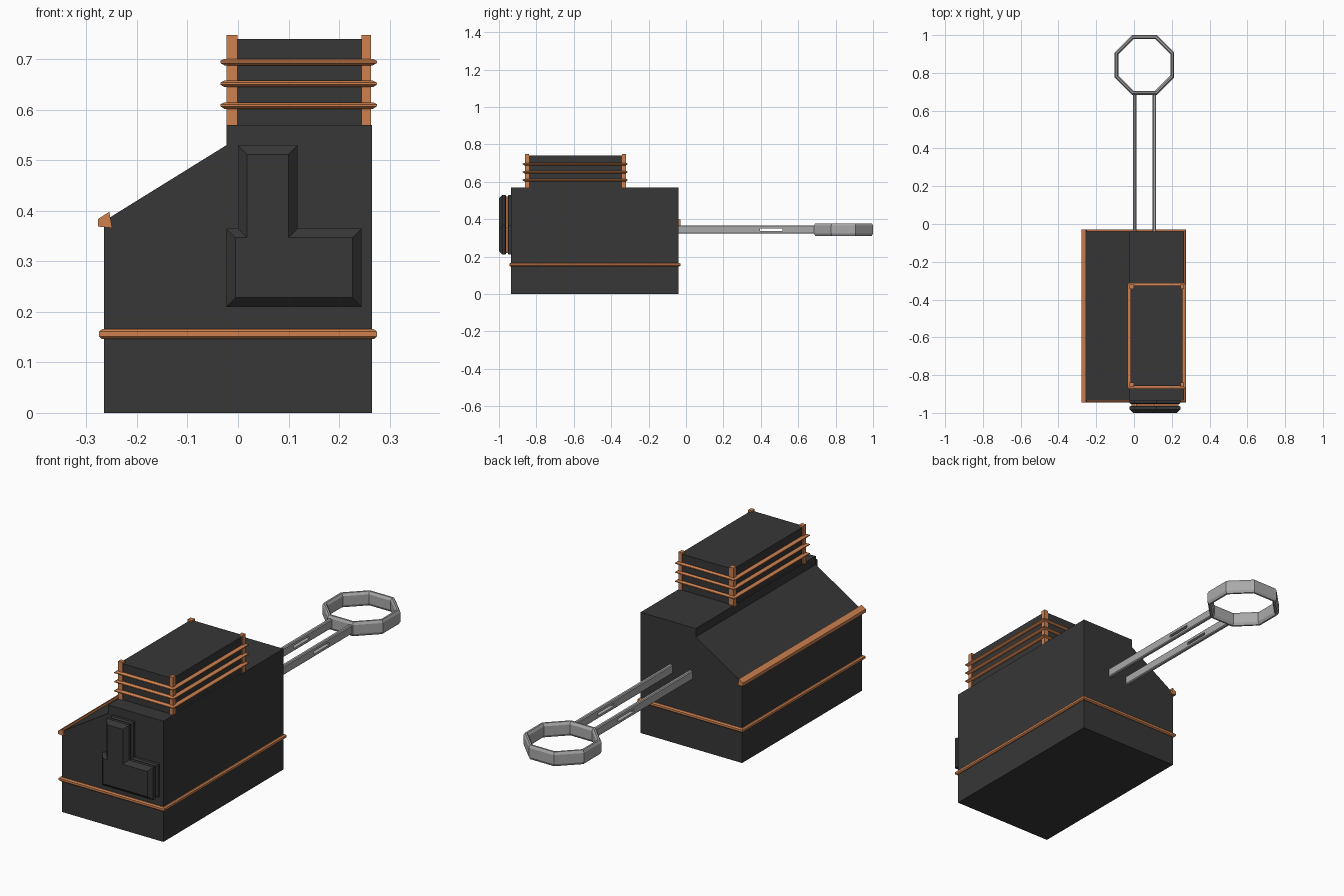
import bpy, bmesh, math
from mathutils import Vector

if "Cube" in bpy.data.objects:
    bpy.data.objects.remove(bpy.data.objects["Cube"])


def material(name, rgb):
    m = bpy.data.materials.new(name)
    m.diffuse_color = (*rgb, 1)
    m.use_nodes = True
    m.node_tree.nodes["Principled BSDF"].inputs["Base Color"].default_value = m.diffuse_color
    return m


DARK = material("charcoal metal", (0.038, 0.038, 0.038))
COPPER = material("copper trim", (0.62, 0.22, 0.08))
STEEL = material("brushed steel", (0.40, 0.40, 0.40))


def inset(points, d):
    """Mitred inward offset of a counter-clockwise outline."""
    out = []
    n = len(points)
    for i in range(n):
        a, b, c = (Vector(points[(i + k) % n]) for k in (-1, 0, 1))
        e, f = (b - a).normalized(), (c - b).normalized()
        n1, n2 = Vector((-e.y, e.x)), Vector((-f.y, f.x))
        out.append(b + (n1 + n2) * d / (1 + n1.dot(n2)))
    return out


def stack(name, outline, layers, mat, axis="Z", closed=False):
    """Loft an outline through (height, inset) layers along an axis."""
    place = {"X": lambda p, h: (h, p[0], p[1]),
             "Y": lambda p, h: (p[0], h, p[1]),
             "Z": lambda p, h: (p[0], p[1], h)}[axis]
    bm = bmesh.new()
    loops = [[bm.verts.new(place(p, h)) for p in inset(outline, d)] for h, d in layers]
    n = len(outline)
    pairs = list(zip(loops, loops[1:]))
    if closed:
        pairs.append((loops[-1], loops[0]))
    else:
        bm.faces.new(loops[0])
        bm.faces.new(loops[-1])
    for lo, hi in pairs:
        for i in range(n):
            j = (i + 1) % n
            bm.faces.new((lo[i], lo[j], hi[j], hi[i]))
    bmesh.ops.recalc_face_normals(bm, faces=bm.faces)
    me = bpy.data.meshes.new(name)
    bm.to_mesh(me)
    bm.free()
    me.materials.append(mat)
    ob = bpy.data.objects.new(name, me)
    bpy.context.collection.objects.link(ob)
    return ob


def rect(x0, x1, y0, y1):
    return [(x0, y0), (x1, y0), (x1, y1), (x0, y1)]


# Main housing with sloped shoulder
stack("housing", [(-0.265, 0), (0.265, 0), (0.265, 0.57), (-0.023, 0.57),
                  (-0.023, 0.53), (-0.265, 0.38)],
      [(-0.935, 0), (-0.04, 0)], DARK, "Y")

# Trim belt around the housing
stack("belt", rect(-0.275, 0.275, -0.945, -0.03),
      [(0.146, 0.006), (0.151, 0), (0.161, 0), (0.166, 0.006)], COPPER)

# Trim rail along the lower edge of the slope
stack("shoulder_rail", [(-0.277, 0.369), (-0.249, 0.366), (-0.255, 0.398), (-0.277, 0.384)],
      [(-0.945, 0), (-0.03, 0)], COPPER, "Y")

# Raised top block, its corner posts and three ribs
stack("top_block", rect(-0.018, 0.258, -0.857, -0.325), [(0.56, 0), (0.74, 0)], DARK)
for i, x in enumerate((-0.023, 0.245)):
    for j, y in enumerate((-0.862, -0.343)):
        stack(f"corner_post_{i}{j}", rect(x, x + 0.0185 + 0.004 * (1 - i), y, y + 0.022),
              [(0.565, 0), (0.748, 0)], COPPER)
for i in range(3):
    z = 0.608 + 0.043 * i
    stack(f"rib_{i}", rect(-0.035, 0.275, -0.873, -0.312),
          [(z - 0.006, 0.008), (z - 0.001, 0), (z + 0.003, 0), (z + 0.007, 0.008)], COPPER)

# Front panel: back plate, recessed copper core, chamfered cover
panel = [(-0.023, 0.21), (0.245, 0.21), (0.245, 0.365), (0.118, 0.365),
         (0.118, 0.53), (0, 0.53), (0, 0.365), (-0.023, 0.365)]
stack("panel_back", panel, [(-0.952, 0.006), (-0.948, 0), (-0.93, 0)], DARK, "Y")
stack("panel_core", panel, [(-0.966, 0.010), (-0.95, 0.010)], COPPER, "Y")
stack("panel_cover", panel, [(-1.0, 0.018), (-0.982, 0), (-0.967, 0), (-0.963, 0.006)], DARK, "Y")

# Two slotted handle bars
cutter = stack("slot_cutter", rect(0.395, 0.515, 0.337, 0.350),
               [(-0.1, 0), (0.2, 0)], STEEL, "X")
cutter.hide_render = True
cutter.hide_viewport = True
for side, x in (("left", 0.004), ("right", 0.108)):
    bar = stack(f"handle_bar_{side}", rect(-0.05, 0.70, 0.323, 0.366),
                [(x - 0.009, 0.004), (x - 0.005, 0), (x + 0.005, 0), (x + 0.009, 0.004)],
                STEEL, "X")
    mod = bar.modifiers.new("slot", "BOOLEAN")
    mod.operation = "DIFFERENCE"
    mod.solver = "EXACT"
    mod.object = cutter

# Octagonal grip ring
R = 0.158 / math.cos(math.pi / 8)
octagon = [(0.055 + R * math.cos(a), 0.842 + R * math.sin(a))
           for a in (math.pi / 8 + k * math.pi / 4 for k in range(8))]
stack("grip_ring", octagon,
      [(0.311, 0.006), (0.323, 0), (0.366, 0), (0.378, 0.006),
       (0.378, 0.014), (0.366, 0.021), (0.323, 0.021), (0.311, 0.014)],
      STEEL, closed=True)
